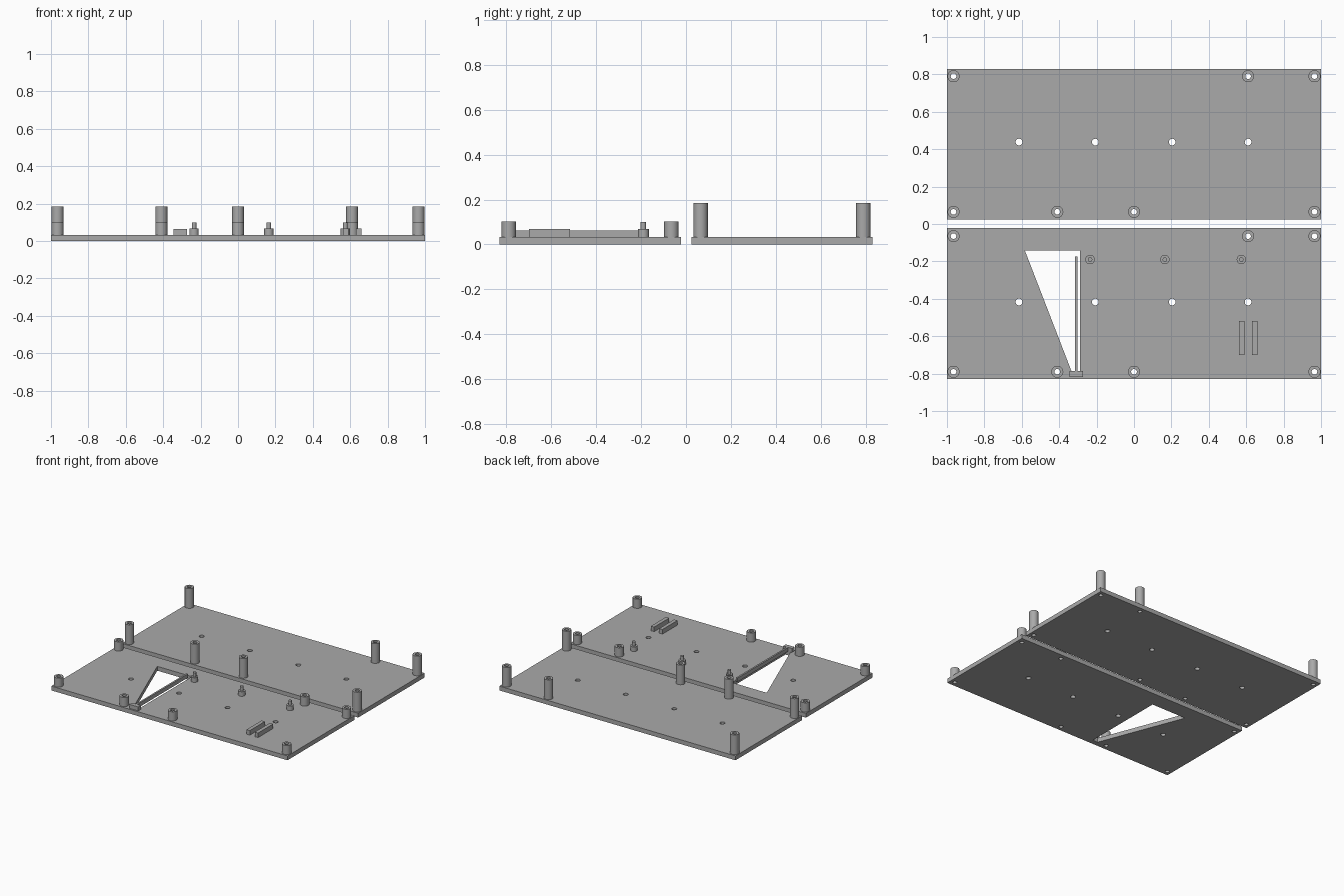
import bpy, bmesh, math

if "Cube" in bpy.data.objects:
    bpy.data.objects.remove(bpy.data.objects["Cube"])

T = 0.033          # plate thickness
BORE = 0.015       # bore of the posts
grey = bpy.data.materials.new("plain grey")
grey.diffuse_color = (0.4, 0.4, 0.4, 1)
grey.use_nodes = True
grey.node_tree.nodes["Principled BSDF"].inputs["Base Color"].default_value = grey.diffuse_color


def finish(name, bm, smooth=False):
    bmesh.ops.recalc_face_normals(bm, faces=bm.faces)
    me = bpy.data.meshes.new(name)
    bm.to_mesh(me)
    bm.free()
    ob = bpy.data.objects.new(name, me)
    bpy.context.collection.objects.link(ob)
    me.materials.append(grey)
    if smooth:
        bpy.ops.object.select_all(action='DESELECT')
        ob.select_set(True)
        bpy.context.view_layer.objects.active = ob
        bpy.ops.object.shade_smooth_by_angle(angle=math.radians(35))
    return ob


def box(name, x0, x1, y0, y1, z0, z1):
    bm = bmesh.new()
    bmesh.ops.create_cube(bm, size=1)
    for v in bm.verts:
        v.co = ((x0 + x1) / 2 + v.co.x * (x1 - x0),
                (y0 + y1) / 2 + v.co.y * (y1 - y0),
                (z0 + z1) / 2 + v.co.z * (z1 - z0))
    return finish(name, bm)


def lathe(name, x, y, profile, n=32):
    """Revolve an (r, z) profile around a vertical axis at x, y."""
    bm = bmesh.new()
    vs = [bm.verts.new((x + r, y, z)) for r, z in profile]
    es = [bm.edges.new(p) for p in zip(vs, vs[1:])]
    bmesh.ops.spin(bm, geom=vs + es, cent=(x, y, 0), axis=(0, 0, 1),
                   angle=math.tau, steps=n, use_duplicate=False)
    bmesh.ops.remove_doubles(bm, verts=bm.verts, dist=1e-5)
    return finish(name, bm, True)


def circle(x, y, r, n=32):
    return [(x + r * math.cos(math.tau * i / n), y + r * math.sin(math.tau * i / n))
            for i in range(n)]


def plate(name, y0, y1, holes):
    """Flat plate with cut-out outlines, filled as one extruded shape."""
    cu = bpy.data.curves.new(name, 'CURVE')
    cu.dimensions = '2D'
    cu.fill_mode = 'BOTH'
    cu.extrude = T / 2
    for loop in [[(-1, y0), (1, y0), (1, y1), (-1, y1)]] + holes:
        sp = cu.splines.new('POLY')
        sp.points.add(len(loop) - 1)
        for p, (x, y) in zip(sp.points, loop):
            p.co = (x, y, T / 2, 1)
        sp.use_cyclic_u = True
    tmp = bpy.data.objects.new(name + "_outline", cu)
    bpy.context.collection.objects.link(tmp)
    tmp.location.z = T / 2
    bpy.context.view_layer.update()
    me = bpy.data.meshes.new_from_object(
        tmp.evaluated_get(bpy.context.evaluated_depsgraph_get()))
    bm = bmesh.new()
    bm.from_mesh(me)
    bpy.data.objects.remove(tmp)
    bmesh.ops.remove_doubles(bm, verts=bm.verts, dist=1e-5)
    low = min(v.co.z for v in bm.verts)
    for v in bm.verts:
        v.co.z -= low
    return finish(name, bm, True)


# Post layouts
back_posts = [(x, 0.065) for x in (-0.965, -0.41, 0, 0.965)] + \
             [(x, 0.79) for x in (-0.965, 0.61, 0.965)]
front_posts = [(x, -0.79) for x in (-0.965, -0.41, 0, 0.965)] + \
              [(x, -0.065) for x in (0.61, 0.965)] + [(-0.965, -0.065)]
screw_x = (-0.615, -0.207, 0.204, 0.61)

# Plates with post bores, screw holes and the triangular opening
opening = [(-0.583, -0.143), (-0.289, -0.143), (-0.289, -0.79), (-0.333, -0.79)]
plate("back_plate", 0.025, 0.83,
      [circle(x, y, BORE) for x, y in back_posts] +
      [circle(x, 0.438, 0.018) for x in screw_x])
plate("front_plate", -0.83, -0.022,
      [circle(x, y, BORE) for x, y in front_posts] +
      [circle(x, -0.417, 0.018) for x in screw_x] + [opening])

# Hollow posts
for label, posts, top in (("tall_post", back_posts, 0.184), ("short_post", front_posts, 0.103)):
    for x, y in posts:
        lathe(label, x, y, [(0.032, T), (0.032, top), (BORE, top), (BORE, T)])

# Stepped locating pegs
for x in (-0.235, 0.165, 0.574):
    lathe("stepped_peg", x, -0.19,
          [(0.025, T), (0.025, 0.068), (0.012, 0.068), (0.012, 0.1), (0, 0.1)])

# Pair of guide rails
for x in (0.562, 0.632):
    box("guide_rail", x, x + 0.028, -0.7, -0.518, T, 0.068)

# Spring arm over the opening and its anchor block
box("spring_arm", -0.315, -0.302, -0.786, -0.175, T, 0.063)
box("arm_block", -0.346, -0.272, -0.818, -0.786, T, 0.063)
